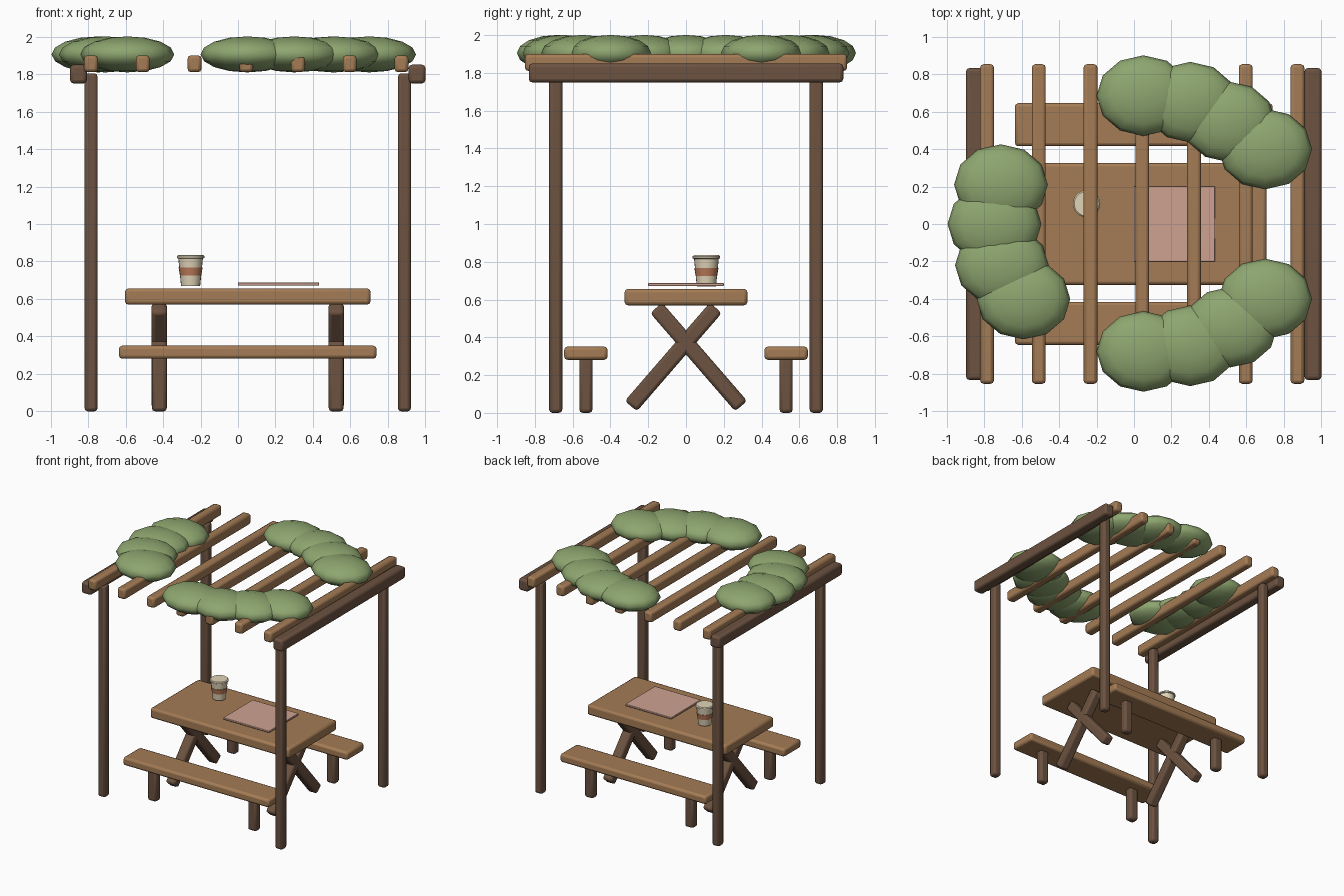
import bpy, math
from mathutils import Vector

if "Cube" in bpy.data.objects:
    bpy.data.objects.remove(bpy.data.objects["Cube"])


def material(name, rgb):
    m = bpy.data.materials.new(name)
    m.diffuse_color = (*rgb, 1)
    m.use_nodes = True
    m.node_tree.nodes["Principled BSDF"].inputs["Base Color"].default_value = m.diffuse_color
    return m


LIGHT = material("light_wood", (0.37, 0.20, 0.09))
DARK = material("dark_wood", (0.15, 0.085, 0.052))
LEAF = material("leaf", (0.27, 0.38, 0.16))
PAPER = material("pink_paper", (0.62, 0.36, 0.29))
CREAM = material("cream", (0.75, 0.66, 0.48))
SLEEVE = material("sleeve", (0.50, 0.20, 0.10))
CX = 0.052  # middle of the wooden structure


def finish(ob, name, mat, angle=35):
    ob.name = name
    ob.data.materials.append(mat)
    bpy.ops.object.shade_smooth_by_angle(angle=math.radians(angle))
    return ob


def box(name, loc, size, mat, bevel=0.018, tilt=0):
    bpy.ops.mesh.primitive_cube_add(size=1, location=loc, rotation=(tilt, 0, 0))
    ob = bpy.context.object
    ob.scale = size
    bpy.ops.object.transform_apply(location=False, rotation=False, scale=True)
    b = ob.modifiers.new("bevel", 'BEVEL')
    b.width, b.segments = bevel, 2
    return finish(ob, name, mat)


def lathe(name, loc, profile, mat, n=20):
    verts, faces = [], []
    for r, z in profile:
        for i in range(n):
            a = 2 * math.pi * i / n
            verts.append((r * math.cos(a), r * math.sin(a), z))
    for k in range(len(profile) - 1):
        for i in range(n):
            j = (i + 1) % n
            faces.append((k * n + i, k * n + j, (k + 1) * n + j, (k + 1) * n + i))
    faces.append(tuple(reversed(range(n))))
    faces.append(tuple(range(len(verts) - n, len(verts))))
    me = bpy.data.meshes.new(name)
    me.from_pydata(verts, [], faces)
    ob = bpy.data.objects.new(name, me)
    bpy.context.collection.objects.link(ob)
    bpy.ops.object.select_all(action='DESELECT')
    ob.select_set(True)
    bpy.context.view_layer.objects.active = ob
    ob.location = loc
    return finish(ob, name, mat)


# Pergola posts and side beams
for sx in (-1, 1):
    for sy in (-1, 1):
        box("post", (CX + sx * 0.836, sy * 0.69, 0.902), (0.07, 0.07, 1.804), DARK)
    box("side_beam", (CX + sx * 0.903, 0, 1.80), (0.09, 1.665, 0.10), DARK)

# Rafters
for i in range(-3, 4):
    box("rafter", (CX - 0.008 + i * 0.276, 0, 1.855), (0.074, 1.705, 0.09), LIGHT)

# Table top and benches
box("table_top", (CX, 0, 0.613), (1.31, 0.65, 0.087), LIGHT)
for sy in (-1, 1):
    box("bench_seat", (CX, sy * 0.53, 0.316), (1.375, 0.23, 0.07), LIGHT)

# Crossed table legs and bench legs
for sx in (-1, 1):
    x = CX + sx * 0.472
    for sy in (-1, 1):
        a, b = Vector((x, -0.292 * sy, 0.036)), Vector((x, 0.158 * sy, 0.556))
        d = b - a
        box("crossed_leg", (a + b) / 2, (0.084, 0.084, d.length), DARK,
            tilt=-math.atan2(d.y, d.z))
        box("bench_leg", (x, sy * 0.53, 0.148), (0.08, 0.07, 0.296), DARK)

# Place mat
box("place_mat", (0.216, 0, 0.68), (0.434, 0.40, 0.016), PAPER, bevel=0.004)

# Paper cup with sleeve and lid
CUP = (-0.253, 0.108, 0.67)
lathe("cup", CUP, [(0.051, 0), (0.066, 0.15)], CREAM)
lathe("cup_sleeve", CUP, [(0.057, 0.055), (0.064, 0.098)], SLEEVE)
lathe("cup_lid", CUP, [(0.066, 0.145), (0.073, 0.149), (0.073, 0.159), (0.066, 0.165)], CREAM)

# Leaf clumps lying on the rafters
clumps = [(-0.71, 0.21), (-0.745, 0), (-0.705, -0.22), (-0.59, -0.40),
          (0.05, 0.685), (0.30, 0.65), (0.505, 0.545), (0.70, 0.40),
          (0.05, -0.68), (0.30, -0.65), (0.515, -0.55), (0.70, -0.40)]
for x, y in clumps:
    bpy.ops.mesh.primitive_uv_sphere_add(segments=12, ring_count=8, radius=1, location=(x, y, 1.905))
    ob = bpy.context.object
    ob.scale = (0.25, 0.215, 0.096)
    bpy.ops.object.transform_apply(location=False, rotation=False, scale=True)
    finish(ob, "leaf_clump", LEAF, 60)
